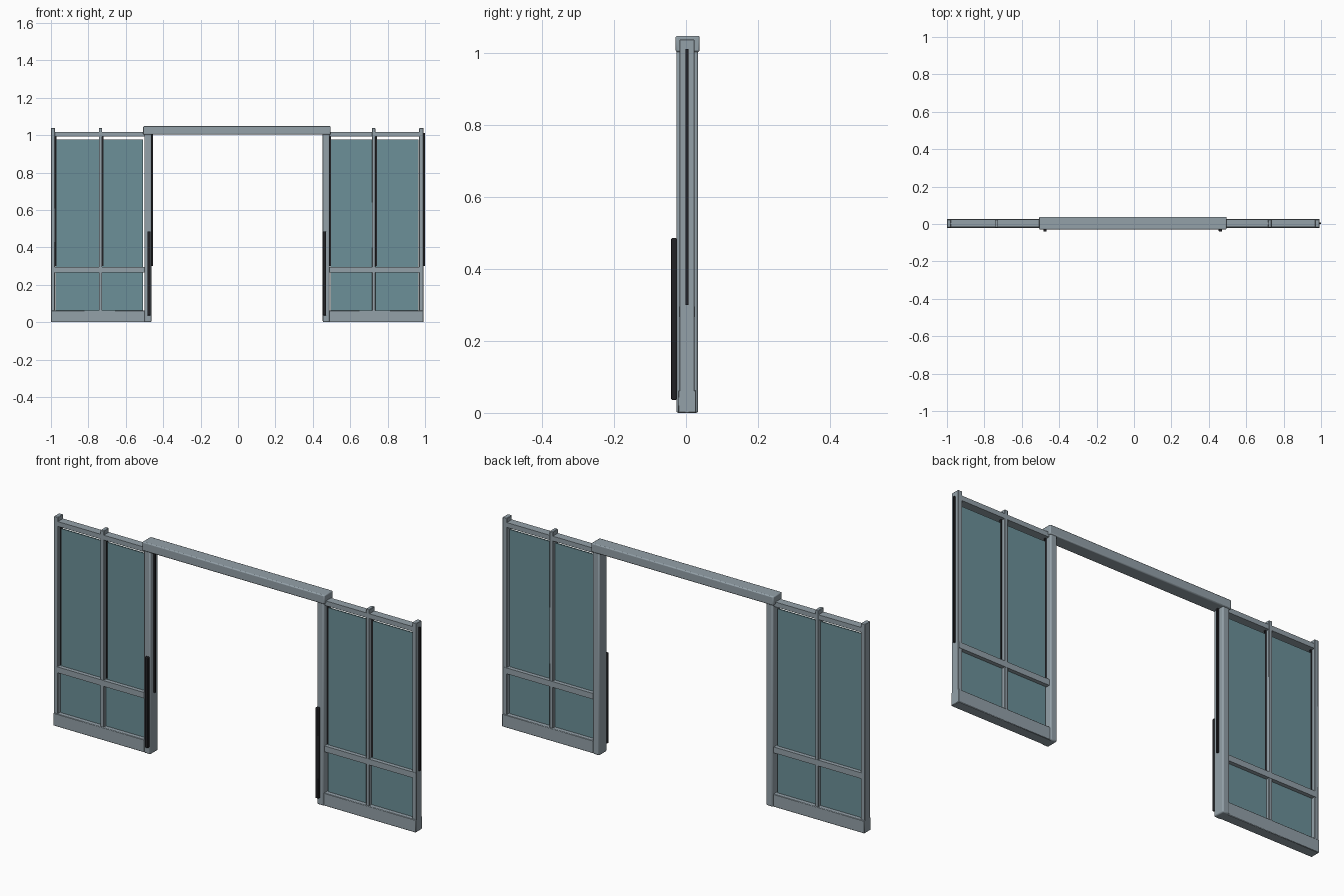
import bpy

if "Cube" in bpy.data.objects:
    bpy.data.objects.remove(bpy.data.objects["Cube"])


def material(name, rgb):
    m = bpy.data.materials.new(name)
    m.diffuse_color = (*rgb, 1)
    m.use_nodes = True
    m.node_tree.nodes["Principled BSDF"].inputs["Base Color"].default_value = m.diffuse_color
    return m


METAL = material("grey metal", (0.295, 0.355, 0.395))
GLASS = material("teal glass", (0.15, 0.28, 0.315))
BLACK = material("black rubber", (0.016, 0.016, 0.019))


def box(name, x, y, z, mat, bevel=0.0, segments=2):
    """Box from (min, max) ranges on each axis."""
    bpy.ops.mesh.primitive_cube_add(size=1)
    o = bpy.context.object
    o.name = name
    o.location = [(r[0] + r[1]) / 2 for r in (x, y, z)]
    o.scale = [r[1] - r[0] for r in (x, y, z)]
    bpy.ops.object.transform_apply(location=True, rotation=False, scale=True)
    o.data.materials.append(mat)
    if bevel:
        b = o.modifiers.new("rounded edges", 'BEVEL')
        b.width = bevel
        b.segments = segments
        bpy.ops.object.shade_smooth_by_angle()
    return o


POST_Y = (-0.018, 0.024)
STRIP_Y = (-0.001, 0.007)


def seal_strip(side, x):
    # dark seal running down the right-hand face of a post
    box(side + "_seal_strip", (x - 0.002, x + 0.008), STRIP_Y, (0.30, 1.012), BLACK)


def side_panel(side, rail, outer, mid, jamb, handle):
    # upright posts
    for name, p in (("outer_post", outer), ("mid_post", mid)):
        box(f"{side}_{name}", p, POST_Y, (0, 1.038), METAL, 0.002, 1)
        seal_strip(side, p[1])
    box(f"{side}_door_jamb", jamb, (-0.027, 0.034), (0, 1.008), METAL, 0.006)
    seal_strip(side, jamb[1])
    # horizontal rails
    box(f"{side}_bottom_rail", rail, (-0.022, 0.028), (0, 0.063), METAL, 0.002, 1)
    inner = (rail[0] + 0.015, rail[1] - 0.003)
    box(f"{side}_middle_rail", inner, (-0.0195, 0.0255), (0.267, 0.296), METAL)
    box(f"{side}_top_rail", (rail[0] + 0.002, rail[1] - 0.002),
        (-0.017, 0.023), (0.993, 1.017), METAL)
    # glass sheet, leaving a slim gap under the top rail
    box(f"{side}_glass", (rail[0] + 0.025, rail[1] - 0.027),
        (0, 0.006), (0.05, 0.977), GLASS)
    # vertical pull handle on the front of the jamb
    box(f"{side}_handle", handle, (-0.041, -0.026), (0.036, 0.486), BLACK, 0.003)


side_panel("left", (-1.0, -0.48), (-1.0, -0.978), (-0.744, -0.726),
           (-0.5, -0.463), (-0.485, -0.467))
side_panel("right", (0.47, 0.992), (0.969, 0.992), (0.716, 0.734),
           (0.453, 0.489), (0.453, 0.471))

# header beam over the opening
box("header_beam", (-0.507, 0.495), (-0.029, 0.038), (1.003, 1.048), METAL, 0.005)
